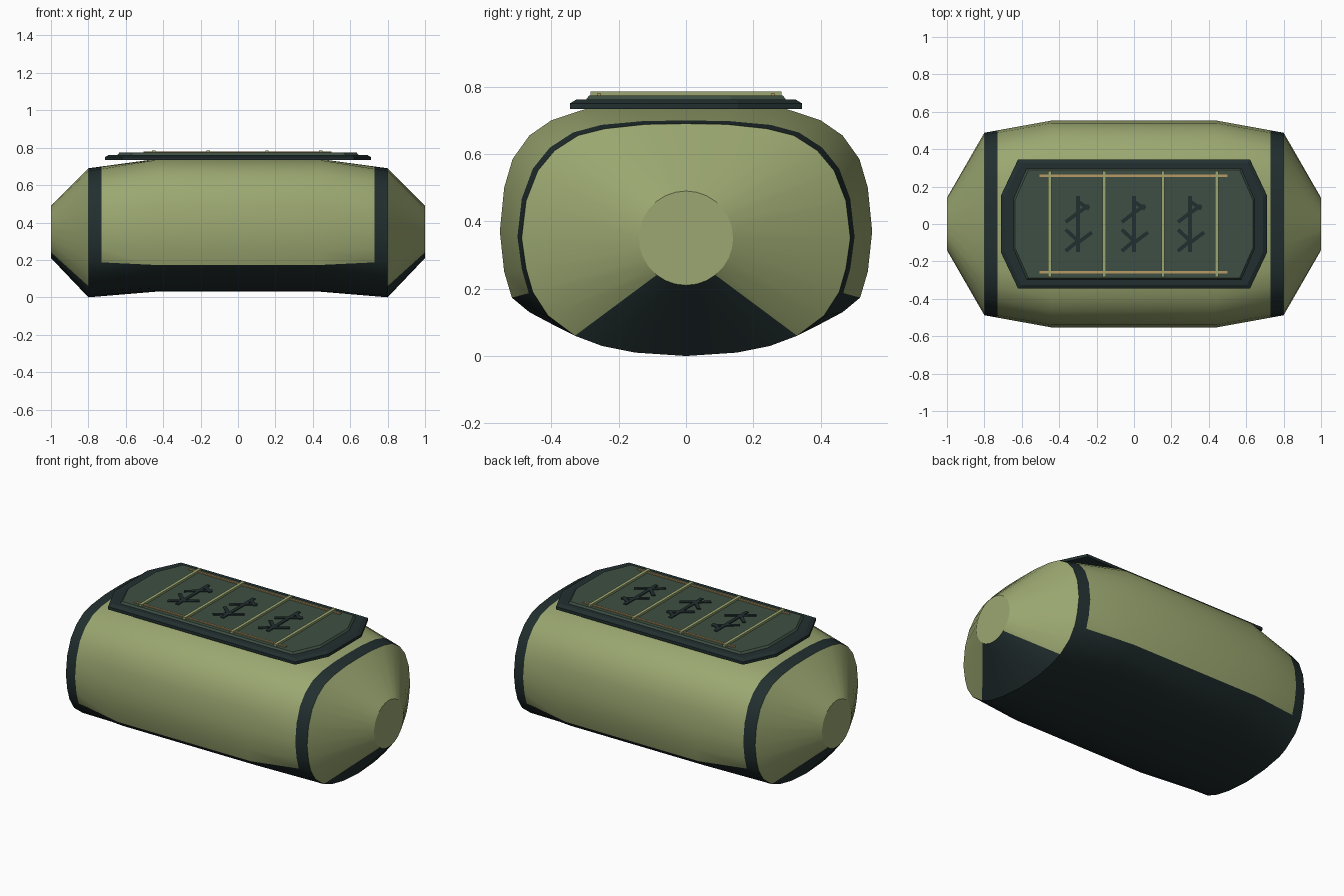
import bpy, bmesh, math

if "Cube" in bpy.data.objects:
    bpy.data.objects.remove(bpy.data.objects["Cube"])

def mat(name, rgb):
    m = bpy.data.materials.new(name)
    m.diffuse_color = (*rgb, 1)
    m.use_nodes = True
    m.node_tree.nodes["Principled BSDF"].inputs["Base Color"].default_value = m.diffuse_color
    return m

OLIVE = mat("olive_fabric", (0.33, 0.39, 0.165))
DARK = mat("dark_trim", (0.016, 0.028, 0.029))
GREEN = mat("panel_green", (0.047, 0.078, 0.056))
TAN = mat("tan_cord", (0.48, 0.33, 0.13))

def finish(name, bm, mats, smooth=False):
    bmesh.ops.recalc_face_normals(bm, faces=bm.faces)
    me = bpy.data.meshes.new(name)
    bm.to_mesh(me)
    bm.free()
    for m in mats:
        me.materials.append(m)
    ob = bpy.data.objects.new(name, me)
    bpy.context.collection.objects.link(ob)
    if smooth:
        bpy.ops.object.select_all(action='DESELECT')
        ob.select_set(True)
        bpy.context.view_layer.objects.active = ob
        bpy.ops.object.shade_smooth_by_angle(angle=math.radians(25))
    return ob

def loft(bm, rings):
    """Skin a list of closed rings, capping both ends; returns wall faces with (ring, index)."""
    vs = [[bm.verts.new(p) for p in r] for r in rings]
    out = []
    n = len(rings[0])
    for k in range(len(vs) - 1):
        for i in range(n):
            j = (i + 1) % n
            f = bm.faces.new((vs[k][i], vs[k][j], vs[k + 1][j], vs[k + 1][i]))
            out.append((f, k, i))
    bm.faces.new(vs[0])
    bm.faces.new(vs[-1])
    return out

# Half cross-sections (y, z), bottom to top
MID = [(0, .03), (.14, .034), (.26, .05), (.38, .085), (.465, .13), (.517, .173), (.54, .25), (.553, .37),
       (.54, .5), (.515, .585), (.465, .655), (.40, .70), (.30, .733), (.15, .738), (0, .739)]
END = [(0, 0), (.15, .01), (.25, .03), (.33, .06), (.41, .12), (.455, .19), (.475, .26), (.488, .35),
       (.475, .46), (.44, .55), (.39, .61), (.32, .655), (.24, .675), (.12, .688), (0, .69)]
N = len(MID) - 1
CAP = [(.14 * math.sin(i * math.pi / N), .35 - .14 * math.cos(i * math.pi / N)) for i in range(N + 1)]
t = (.73 - .44) / (.80 - .44)
SEAM = [(a[0] + (b[0] - a[0]) * t, a[1] + (b[1] - a[1]) * t) for a, b in zip(MID, END)]

def ring(half, x):
    return [(x, y, z) for y, z in half] + [(x, -y, z) for y, z in half[-2:0:-1]]

# Padded body with dark underside and end bands
bm = bmesh.new()
stations = [(CAP, -1), (END, -.8), (SEAM, -.73), (MID, -.44), (MID, .44), (SEAM, .73), (END, .8), (CAP, 1)]
for f, k, i in loft(bm, [ring(h, x) for h, x in stations]):
    row = min(i, 2 * N - 1 - i)
    limit = {0: 3, 6: 3, 1: 99, 5: 99}.get(k, 5)
    f.material_index = 1 if row < limit else 0
finish("body", bm, [OLIVE, DARK], True)

def octagon(x, y, cx, cy, z):
    q = [(x, cy), (cx, y)]
    pts = q + [(-a, b) for a, b in q[::-1]] + [(-a, -b) for a, b in q] + [(a, -b) for a, b in q[::-1]]
    return [(a, b, z) for a, b in pts]

# Top frame and inset panel
bm = bmesh.new()
loft(bm, [octagon(.71, .345, .62, .155, .733), octagon(.71, .345, .62, .155, .75),
          octagon(.69, .325, .605, .148, .762)])
finish("top_frame", bm, [DARK])
bm = bmesh.new()
loft(bm, [octagon(.645, .298, .575, .135, .76), octagon(.635, .288, .565, .13, .773)])
finish("top_panel", bm, [GREEN])

def bar(bm, a, b, w, z0, z1):
    """Flat bar between two plan points."""
    dx, dy = b[0] - a[0], b[1] - a[1]
    l = math.hypot(dx, dy)
    nx, ny = -dy / l * w / 2, dx / l * w / 2
    p = [(a[0] + nx, a[1] + ny), (b[0] + nx, b[1] + ny), (b[0] - nx, b[1] - ny), (a[0] - nx, a[1] - ny)]
    loft(bm, [[(x, y, z) for x, y in p] for z in (z0, z1)])

# Cross straps
bm = bmesh.new()
for x in (-.45, -.16, .155, .443):
    bar(bm, (x, -.283), (x, .283), .018, .77, .785)
finish("cross_straps", bm, [OLIVE])

# Long tan cords
bm = bmesh.new()
for y in (-.258, .258):
    bar(bm, (-.505, y), (.5, y), .012, .77, .779)
finish("long_cords", bm, [TAN])

# Branch motifs
bm = bmesh.new()
for x in (-.3, 0, .3):
    for a, b in (((0, -.15), (0, .15)), ((0, .12), (.06, .08)), ((0, .06), (-.065, .01)), ((0, .06), (.06, .10)),
                 ((0, -.09), (-.065, -.03)), ((0, -.10), (.075, -.045)), ((0, -.09), (-.065, -.145))):
        bar(bm, (x + a[0], a[1]), (x + b[0], b[1]), .02, .77, .778)
finish("branch_motifs", bm, [DARK])
